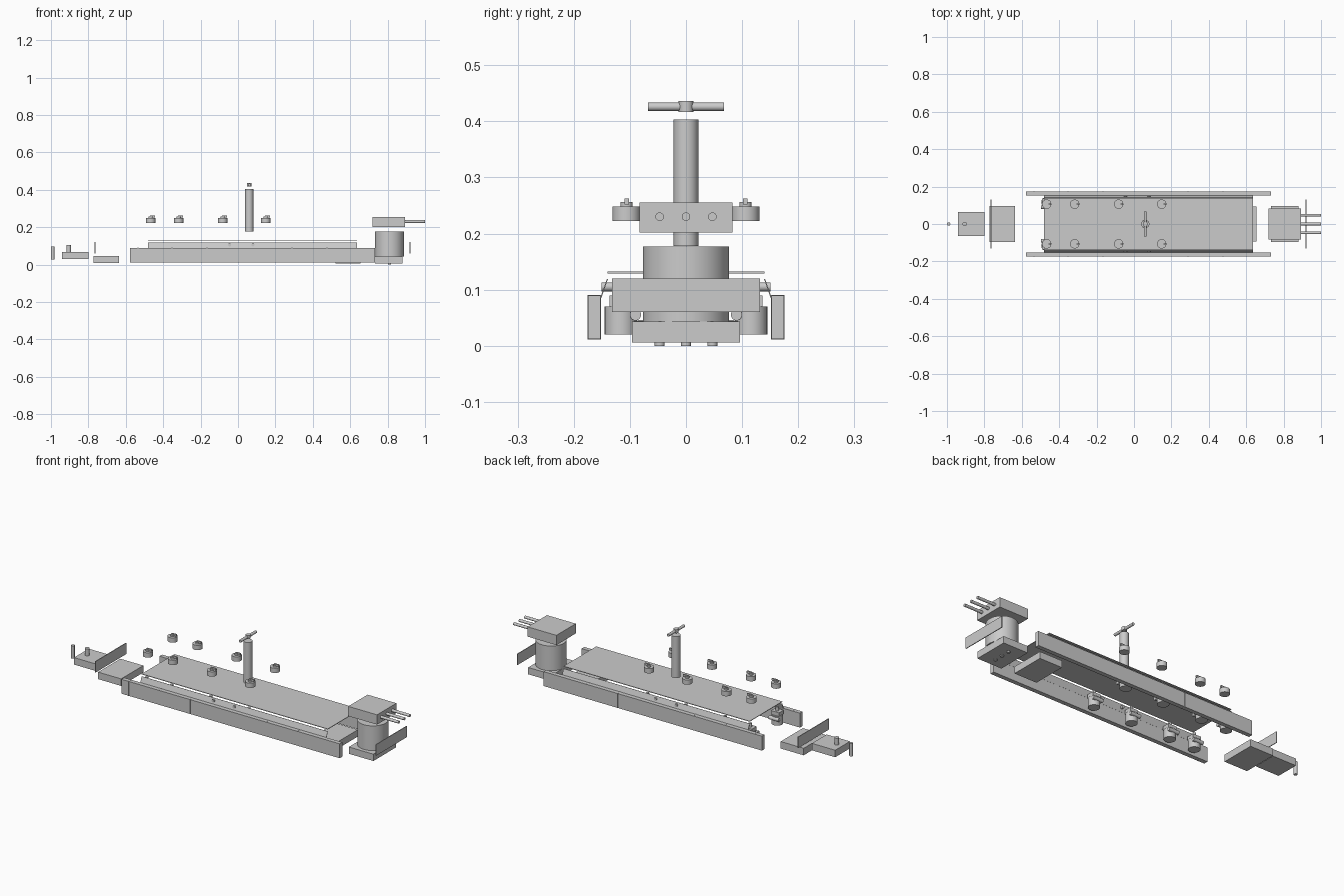
import bpy, math

if "Cube" in bpy.data.objects:
    bpy.data.objects.remove(bpy.data.objects["Cube"])


def box(name, x, y, z, bevel=0.0):
    """Box from (min, max) ranges."""
    bpy.ops.mesh.primitive_cube_add(size=1, location=[(a + b) / 2 for a, b in (x, y, z)])
    o = bpy.context.object
    o.name = name
    o.scale = [b - a for a, b in (x, y, z)]
    bpy.ops.object.transform_apply(location=False, rotation=False, scale=True)
    if bevel:
        m = o.modifiers.new("Bevel", "BEVEL")
        m.width, m.segments = bevel, 1
    return o


def cyl(name, c, r, length, axis="z", n=32):
    """Cylinder centred on c along an axis."""
    rot = {"x": (0, math.pi / 2, 0), "y": (math.pi / 2, 0, 0), "z": (0, 0, 0)}[axis]
    bpy.ops.mesh.primitive_cylinder_add(vertices=n, radius=r, depth=length, location=c, rotation=rot)
    o = bpy.context.object
    o.name = name
    bpy.ops.object.shade_smooth_by_angle()
    return o


def upright(name, x, y, z0, z1, r, n=32):
    return cyl(name, (x, y, (z0 + z1) / 2), r, z1 - z0, n=n)


# Left end: pin, small block with post, foot block, divider
upright("end_pin", -0.991, 0, 0.028, 0.098, 0.009)
box("small_block", (-0.94, -0.80), (-0.063, 0.063), (0.03, 0.068))
upright("small_block_post", -0.905, 0, 0.068, 0.105, 0.012)
box("left_foot_block", (-0.773, -0.635), (-0.095, 0.095), (0.008, 0.046))
box("left_divider", (-0.767, -0.763), (-0.132, 0.132), (0.06, 0.12))

# Block between the rails at the right
box("inner_block", (0.52, 0.655), (-0.093, 0.093), (0.007, 0.044))

# Thin top cover
box("top_cover", (-0.48, 0.637), (-0.14, 0.14), (0.129, 0.132))

for s in (-1, 1):
    # Side rails with thin seam bands
    ya, yb = sorted((s * 0.152, s * 0.175))
    box("side_rail", (-0.578, 0.733), (ya, yb), (0.012, 0.09))
    for x in (-0.535, -0.353, -0.166, 0.289, 0.476):
        box("rail_seam", (x - 0.002, x + 0.002), (ya - 0.0006, yb + 0.0006), (0.0115, 0.0906))

    # Tilted side strip under the cover
    me = bpy.data.meshes.new("side_strip")
    x0, x1 = -0.48, 0.637
    me.from_pydata([(x0, s * 0.152, 0.085), (x1, s * 0.152, 0.085),
                    (x1, s * 0.140, 0.119), (x0, s * 0.140, 0.119)], [], [(0, 1, 2, 3)])
    strip = bpy.data.objects.new("side_strip", me)
    bpy.context.collection.objects.link(strip)
    m = strip.modifiers.new("Solidify", "SOLIDIFY")
    m.thickness, m.offset = 0.002, 0

    # Small sockets through the strip
    for x in (-0.045, 0.08):
        cyl("side_socket", (x, s * 0.141, 0.105), 0.008, 0.02, "y", 16)

    # Dials floating above, and their mechanisms under the cover
    for x in (-0.467, -0.317, -0.082, 0.148):
        y = s * 0.106
        upright("dial", x, y, 0.222, 0.248, 0.025)
        upright("dial_cap", x, y, 0.248, 0.256, 0.011, 16)
        box("dial_pointer", (x - 0.004, x + 0.024), (y - 0.004, y + 0.004), (0.252, 0.262))
        yb = s * 0.116
        upright("mechanism_drum", x, yb, 0.02, 0.07, 0.029, 24)
        box("mechanism_body", (x - 0.024, x + 0.024), (yb - 0.02, yb + 0.02), (0.07, 0.09))
        upright("mechanism_shaft", x, yb, 0.09, 0.11, 0.008, 16)
        cyl("mechanism_arm", (x, s * 0.09, 0.055), 0.01, 0.06, "x", 16)

# Mast and cross handle
upright("mast", 0.06, 0, 0.178, 0.403, 0.022)
upright("handle_hub", 0.06, 0, 0.417, 0.436, 0.013)
cyl("handle_bar", (0.06, 0, 0.426), 0.0075, 0.136, "y", 20)

# Right end: base, drum, head block with rods, divider
box("drum_base", (0.733, 0.88), (-0.096, 0.096), (0.006, 0.043))
upright("drum", 0.81, 0, 0.043, 0.177, 0.077, 48)
box("head_block", (0.72, 0.893), (-0.083, 0.083), (0.202, 0.255))
for y in (-0.047, 0, 0.047):
    cyl("head_rod", (0.94, y, 0.23), 0.0075, 0.12, "x", 20)
    upright("base_foot", 0.81, y, 0.0, 0.008, 0.009, 16)
box("right_divider", (0.918, 0.922), (-0.132, 0.132), (0.06, 0.12))
